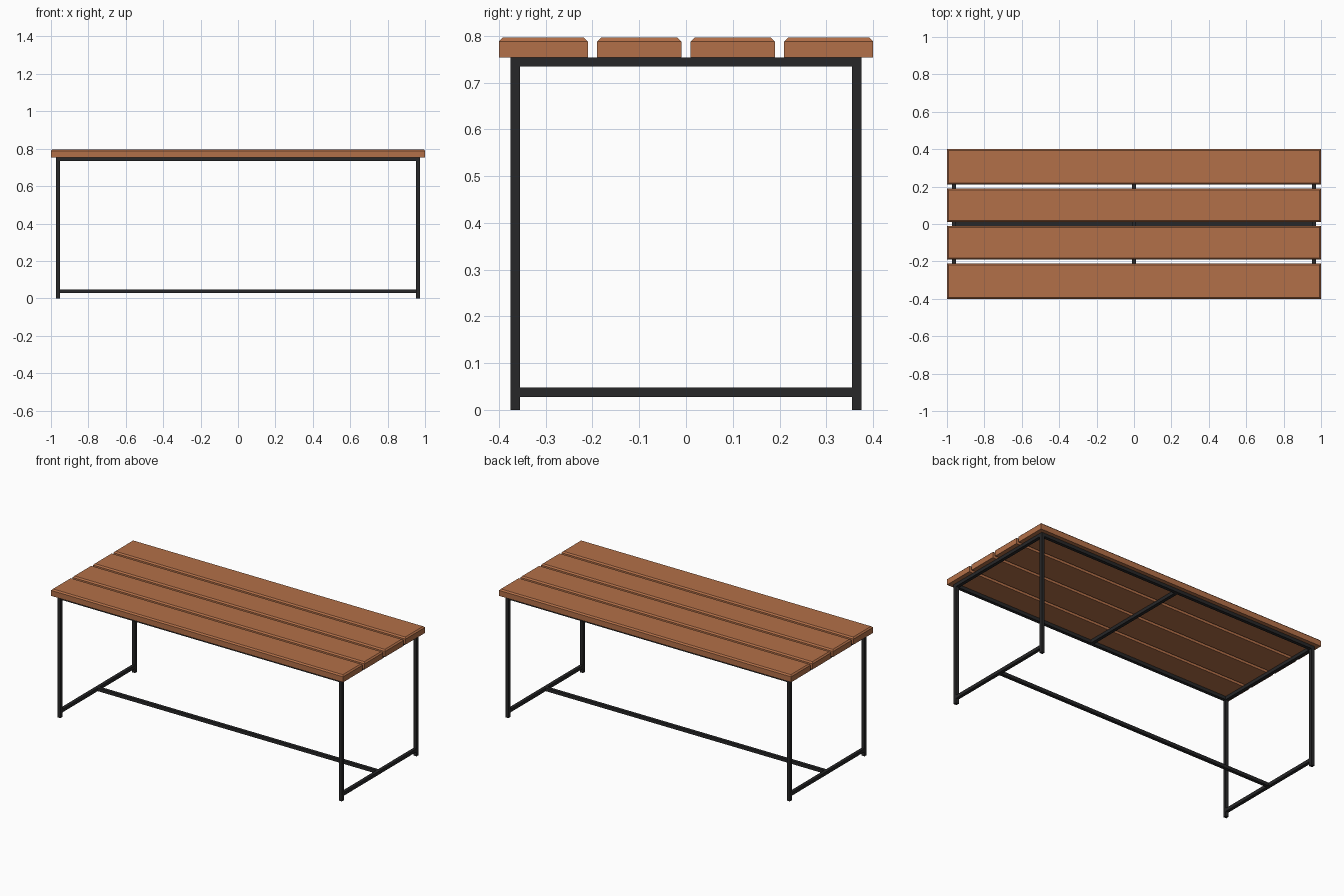
import bpy, bmesh

if "Cube" in bpy.data.objects:
    bpy.data.objects.remove(bpy.data.objects["Cube"])


def material(name, color):
    m = bpy.data.materials.new(name)
    m.diffuse_color = (*color, 1)
    m.use_nodes = True
    m.node_tree.nodes["Principled BSDF"].inputs["Base Color"].default_value = m.diffuse_color
    return m


WOOD = material("wood", (0.45, 0.16, 0.065))
METAL = material("dark_metal", (0.02, 0.02, 0.021))


def box(name, x, y, z, mat, chamfer=0):
    """Box from (min, max) ranges, optionally chamfered around its top face."""
    bm = bmesh.new()
    bmesh.ops.create_cube(bm, size=1)
    for v in bm.verts:
        v.co = [r[0] if c < 0 else r[1] for c, r in zip(v.co, (x, y, z))]
    if chamfer:
        top = [e for e in bm.edges if all(v.co.z > z[1] - 1e-5 for v in e.verts)]
        bmesh.ops.bevel(bm, geom=top, offset=chamfer, offset_type='OFFSET',
                        segments=1, affect='EDGES')
    me = bpy.data.meshes.new(name)
    bm.to_mesh(me)
    bm.free()
    me.materials.append(mat)
    ob = bpy.data.objects.new(name, me)
    bpy.context.collection.objects.link(ob)
    return ob


T = 0.02                 # square tube width
X, Y = 0.973, 0.375      # outer frame half sizes
TOP = 0.754              # top of frame
RAIL = (0.028, 0.048)    # height of low rails
HEAD = (TOP - T, TOP)    # height of top rails

# Table top planks
for i, y in enumerate([(-0.4, -0.21), (-0.19, -0.01), (0.01, 0.19), (0.21, 0.4)]):
    box(f"top_plank_{i + 1}", (-1, 1), y, (TOP, 0.796), WOOD, 0.008)

# Legs and end rails
for side, sx in (("left", -1), ("right", 1)):
    xr = tuple(sorted((sx * (X - T), sx * X)))
    for face, sy in (("front", -1), ("back", 1)):
        yr = tuple(sorted((sy * (Y - T), sy * Y)))
        box(f"{face}_{side}_leg", xr, yr, (0, TOP), METAL)
    inner = (-Y + T, Y - T)
    box(f"{side}_top_rail", xr, inner, HEAD, METAL)
    box(f"{side}_low_rail", xr, inner, RAIL, METAL)

# Long top rails
for face, sy in (("front", -1), ("back", 1)):
    yr = tuple(sorted((sy * (Y - T), sy * Y)))
    box(f"{face}_top_rail", (-X + T, X - T), yr, HEAD, METAL)

# Middle cross bar and low stretcher
box("middle_cross_bar", (-T / 2, T / 2), (-Y + T, Y - T), HEAD, METAL)
box("low_stretcher", (-X + T, X - T), (-T / 2, T / 2), RAIL, METAL)
